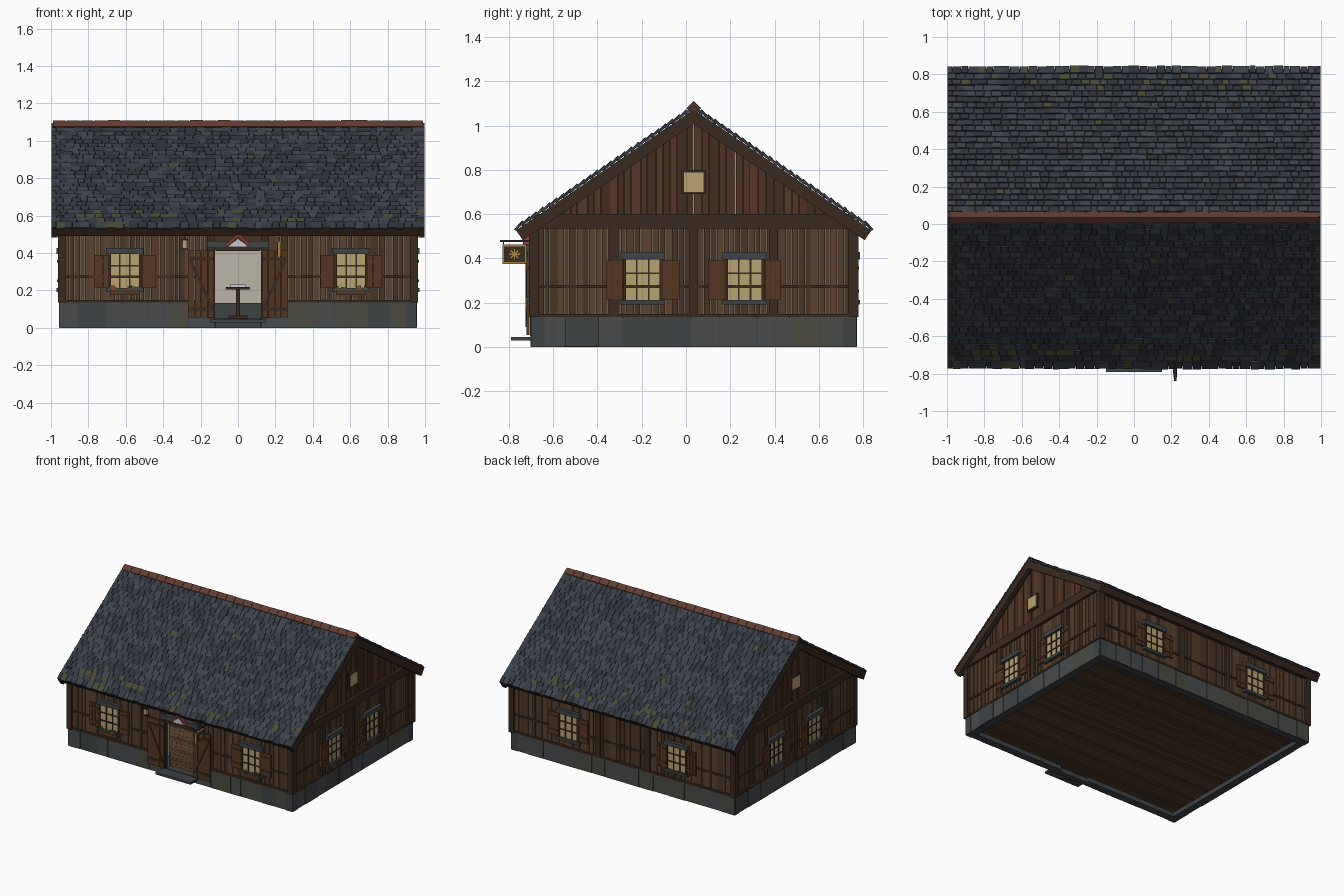
import bpy, bmesh, math, random
from mathutils import Matrix, Vector

if "Cube" in bpy.data.objects:
    bpy.data.objects.remove(bpy.data.objects["Cube"])

random.seed(7)
YC = 0.035                     # house centre line (the hanging sign shifts the bounds)
W, D = 0.945, 0.725            # half sizes of the plank faces
SL = math.atan(0.68)           # roof pitch
RIDGE = 1.068


def mat(name, r, g, b):
    m = bpy.data.materials.new(name)
    m.diffuse_color = (r, g, b, 1)
    m.use_nodes = True
    m.node_tree.nodes["Principled BSDF"].inputs["Base Color"].default_value = m.diffuse_color
    return m


SLATES = [mat("slate%d" % i, .035 * k, .042 * k, .056 * k) for i, k in enumerate((.75, 1, 1.3))]
MOSS = mat("mossy_slate", .065, .07, .035)
PLANKS = [mat("plank%d" % i, .085 * k, .045 * k, .022 * k) for i, k in enumerate((.75, 1, 1.25))]
GABLE = [mat("gable_plank%d" % i, .075 * k, .034 * k, .017 * k) for i, k in enumerate((.8, 1, 1.2))]
STONES = [mat("stone0", .065, .07, .075), mat("stone1", .05, .056, .06), mat("stone2", .07, .07, .055)]
TIMBER = mat("dark_timber", .042, .023, .013)
SHUT = mat("shutter_wood", .09, .038, .016)
GLOW = mat("warm_glass", .48, .36, .17)
PLASTER = mat("plaster", .5, .46, .38)
TILE = mat("ridge_tile", .12, .045, .03)
IRON = mat("iron", .03, .03, .035)
GOLD = mat("gold", .4, .23, .05)
GREEN = mat("leaves", .04, .1, .03)
RED = mat("red", .3, .04, .04)
WHITE = mat("white", .6, .6, .58)


class Part:
    """Collects boxes in one mesh object."""

    def __init__(self, name, *mats):
        self.name, self.mats, self.bm = name, mats, bmesh.new()

    def box(self, M, x, y, z, m=0, top=None):
        # top: optional pair of z heights at the two x ends
        top = top or (z[1], z[1])
        v = [self.bm.verts.new(M @ Vector((x[i], y[j], top[i] if k else z[0])))
             for i in (0, 1) for j in (0, 1) for k in (0, 1)]
        for f in ((0, 1, 3, 2), (4, 6, 7, 5), (0, 4, 5, 1), (2, 3, 7, 6), (0, 2, 6, 4), (1, 5, 7, 3)):
            self.bm.faces.new([v[i] for i in f]).material_index = m

    def done(self):
        bmesh.ops.recalc_face_normals(self.bm, faces=self.bm.faces)
        me = bpy.data.meshes.new(self.name)
        for m in self.mats:
            me.materials.append(m)
        self.bm.to_mesh(me)
        self.bm.free()
        ob = bpy.data.objects.new(self.name, me)
        bpy.context.collection.objects.link(ob)


def frame(origin, a, b, c):
    return Matrix.Translation(origin) @ Matrix((a, b, c)).transposed().to_4x4()


Z = (0, 0, 1)
I4 = Matrix.Identity(4)
# wall frames: x along the wall, y outward from the plank face, z up
WALLS = {
    "front": (frame((0, YC - D, 0), (1, 0, 0), (0, -1, 0), Z), W, [.605, -.605], [.145, -.145]),
    "back": (frame((0, YC + D, 0), (1, 0, 0), (0, 1, 0), Z), W, [.46, -.46], [.21, -.21]),
    "right": (frame((W, YC, 0), (0, 1, 0), (1, 0, 0), Z), D, [.23, -.23], [0, .36, -.36]),
    "left": (frame((-W, YC, 0), (0, 1, 0), (-1, 0, 0), Z), D, [.23, -.23], [0, .36, -.36]),
}


def strips(a, b, lo, hi):
    n = max(1, round((b - a) / random.uniform(lo, hi)))
    cuts = [a] + [a + (b - a) * (i + random.uniform(-.2, .2)) / n for i in range(1, n)] + [b]
    return list(zip(cuts, cuts[1:]))


def window(name, M, u, boxed):
    p = Part(name, TIMBER, GLOW, SHUT, STONES[1], GREEN, RED)
    p.box(M, (u - .08, u + .08), (-.01, .008), (.21, .395), 1)
    for k in (-1, 1):
        p.box(M, sorted((u + k * .075, u + k * .09)), (0, .018), (.205, .4))
        p.box(M, (u + k * .027 - .004, u + k * .027 + .004), (0, .013), (.21, .395))
        zc = .3025 + k * .031
        p.box(M, (u - .08, u + .08), (0, .013), (zc - .004, zc + .004))
        # shutter with two battens
        s = u + k * .128
        for j in range(3):
            p.box(M, (s - .037 + j * .025, s - .013 + j * .025), (.002, .016), (.215, .39), 2)
        for zb in (.245, .35):
            p.box(M, (s - .037, s + .037), (.012, .022), (zb, zb + .014), 2)
    p.box(M, (u - .1, u + .1), (0, .026), (.395, .428), 3)
    p.box(M, (u - .1, u + .1), (0, .026), (.192, .212), 3)
    if boxed:                  # flower box
        p.box(M, (u - .08, u + .08), (.005, .036), (.175, .203), 2)
        for j in range(12):
            c, h = u - .075 + j * .0135, random.uniform(.208, .228)
            p.box(M, (c - .006, c + .006), (.012, .034), (.2, h), 5 if j % 4 == 1 else 4)
    p.done()


for side, (M, half, wins, posts) in WALLS.items():
    end = half - .02
    spans = [(-end, -.125), (.125, end)] if side == "front" else [(-end, end)]
    # stone foundation blocks
    p = Part(side + "_foundation", *STONES)
    for a, b in ([(-half - .01, -.125), (.125, half + .01)] if side == "front" else [(-half - .01, half + .01)]):
        p.box(M, (a, b), (-.05, .005), (0, .133), 1)
        for s, t in strips(a, b, .1, .15):
            p.box(M, (s + .0015, t - .0015), (-.03, random.uniform(.008, .012)), (0.002, .137), random.randrange(3))
    p.done()
    # vertical planks
    p = Part(side + "_wall_planks", *PLANKS)
    for a, b in spans:
        for s, t in strips(a, b, .026, .036):
            p.box(M, (s + .001, t - .001), (-.02, random.uniform(-.006, .003)), (.13, .54), random.randrange(3))
    if side == "front":
        p.box(M, (-.13, .13), (-.02, 0), (.42, .54))
    p.done()
    # plaster lining
    p = Part(side + "_lining", PLASTER)
    for a, b in spans:
        p.box(M, (a, b), (-.035, -.018), (.05, .54))
    p.done()
    # posts, rail, sill and wall plate
    p = Part(side + "_timber_frame", TIMBER)
    for u in posts:
        w = .02 if side != "front" else .022
        p.box(M, (u - w, u + w), (-.01, .014), (.05 if side == "front" else .135, .54))
    for a, b in spans:
        p.box(M, (a, b), (-.01, .008), (.266, .28))
        p.box(M, (a, b), (-.01, .014), (.135, .15))
    p.box(M, (-half, half), (-.02, .02), (.535, .6) if half == D else (.505, .545))
    p.done()
    for i, u in enumerate(wins):
        window("%s_window_%d" % (side, i), M, u, side == "front")
    # gable planks and attic window
    if half == D:
        p = Part(side + "_gable", *GABLE, TIMBER, GLOW)
        line = lambda u: RIDGE - .03 - .68 * abs(u)
        for a, b in strips(-.66, 0, .032, .042) + strips(0, .66, .032, .042):
            p.box(M, (a + .001, b - .001), (-.025, random.uniform(-.006, .003)), (.56, 1), random.randrange(3), (line(a), line(b)))
        p.box(M, (-.055, .055), (-.01, .014), (.69, .8), 3)
        p.box(M, (-.044, .044), (0, .018), (.701, .789), 4)
        p.done()

corner = Part("corner_posts", TIMBER)
for sx in (-1, 1):
    for sy in (-1, 1):
        corner.box(I4, sorted((sx * .92, sx * .963)), sorted((YC + sy * .698, YC + sy * .745)), (.135, .545))
corner.done()

# floor boards
floor = Part("floor_boards", *PLANKS)
for s, t in strips(YC - .72, YC + .68, .04, .045):
    floor.box(I4, (-.9, .9), (s + .0005, t - .0005), (.035, .05), random.randrange(3))
floor.done()

# roof: deck, barge boards, eave board, slates
for side, k in (("front", -1), ("back", 1)):
    c, s = math.cos(SL), math.sin(SL)
    R = frame((0, YC, RIDGE), (1, 0, 0), (0, k * c, -s), (0, k * s, c))
    p = Part(side + "_roof_deck", TIMBER)
    p.box(R, (-.985, .985), (0, .955), (-.03, 0))
    p.box(R, (-.985, .985), (.935, .958), (-.045, .002))
    for sx in (-1, 1):
        p.box(R, sorted((sx * .965, sx * .996)), (0, .968), (-.05, .004))
    p.done()
    p = Part(side + "_roof_slates", *SLATES, MOSS)
    rows = 26
    for r in range(rows):
        y1 = .968 * (r + 1) / rows
        off = .022 * (r % 2)
        for a, b in strips(-.998, -.95 - off, .2, .3) + strips(-.95 - off, .95 - off, .042, .05) + strips(.95 - off, .998, .045, .05):
            T = R @ Matrix.Translation((0, y1, 0)) @ Matrix.Rotation(random.uniform(.12, .2), 4, 'X').inverted()
            m = random.randrange(3)
            if random.random() < (.18 if r > rows - 5 else .004):
                m = 3
            p.box(T, (a + .001, b - .001), (-.052, random.uniform(-.005, .003)), (.004, .0145), m)
    p.done()

# ridge tiles, square section set on edge
ridge = Part("ridge_tiles", TILE)
Q = Matrix.Translation((0, YC, RIDGE + .01)) @ Matrix.Rotation(math.pi / 4, 4, 'X')
for i in range(27):
    x, g = -.99 + i * 1.98 / 27, .022 + random.uniform(-.001, .001)
    ridge.box(Q, (x, x + .069), (-g, g), (-g, g))
    ridge.box(Q, (x + .066, x + .0735), (-.019, .019), (-.019, .019))
ridge.done()

F = WALLS["front"][0]
# open double doors lying against the wall
doors = Part("open_doors", SHUT, TIMBER, IRON)
for k in (-1, 1):
    for j in range(4):
        a = .127 + j * .035
        doors.box(F, sorted((k * a, k * (a + .034))), (.016, .03), (.055, .415))
    for zb in (.09, .36):
        doors.box(F, sorted((k * .13, k * .262)), (.028, .036), (zb, zb + .02), 1)
    B = F @ Matrix.Translation((k * .196, 0, .235)) @ Matrix.Rotation(k * -.43, 4, 'Y').inverted()
    doors.box(B, (-.008, .008), (.028, .036), (-.14, .14), 1)
doors.done()

# door surround: lintel, small pediment, doorstep
sur = Part("door_surround", TIMBER, STONES[1], RED, WHITE)
sur.box(F, (-.165, .165), (0, .03), (.428, .465), 1)
sur.box(F, (-.12, .12), (0, .036), (.412, .432), 0)
for k in (-1, 1):
    P = F @ Matrix.Translation((k * .032, 0, .468)) @ Matrix.Rotation(k * .75, 4, 'Y')
    sur.box(P, (-.044, .044), (.02, .044), (-.007, .007), 2)
    sur.box(F, sorted((0, k * .05)), (.02, .036), (.434, .436), 3, (.478, .436) if k > 0 else (.436, .478))
sur.done()
step = Part("doorstep", STONES[1])
step.box(I4, (-.15, .15), (-.79, -.67), (.03, .046))
step.box(I4, (-.12, .12), (-.7, -.66), (0, .05))
step.done()

# reading stand inside
stand = Part("reading_stand", TIMBER, WHITE)
S = Matrix.Translation((0, -.35, 0))
stand.box(S, (-.05, .05), (-.05, .05), (.05, .065))
stand.box(S, (-.012, .012), (-.012, .012), (.06, .21))
stand.box(S, (-.065, .065), (-.05, .05), (.205, .22))
stand.box(S, (-.04, .04), (-.03, .03), (.22, .232), 1)
stand.done()

# hanging sign with a star of bars
sign = Part("hanging_sign", TIMBER, IRON, GOLD)
sign.box(I4, (.214, .226), (-.84, -.69), (.474, .483), 1)
for y in (-.825, -.735):
    sign.box(I4, (.218, .222), (y - .002, y + .002), (.455, .476), 1)
sign.box(I4, (.213, .227), (-.83, -.72), (.375, .462), 2)
sign.box(I4, (.211, .229), (-.822, -.728), (.384, .453))
for i in range(4):
    T = Matrix.Translation((.22, -.775, .4185)) @ Matrix.Rotation(i * math.pi / 4, 4, 'X')
    sign.box(T, (-.011, .011), (-.024, .024), (-.003, .003), 2)
sign.done()

# lantern
lamp = Part("lantern", IRON, GLOW)
L = F @ Matrix.Translation((-.285, 0, 0))
lamp.box(L, (-.004, .004), (0, .03), (.488, .496))
lamp.box(L, (-.013, .013), (.008, .034), (.425, .47), 1)
for z in (.42, .468):
    lamp.box(L, (-.017, .017), (.004, .038), (z, z + .008))
lamp.box(L, (-.005, .005), (.016, .026), (.474, .492))
lamp.done()
